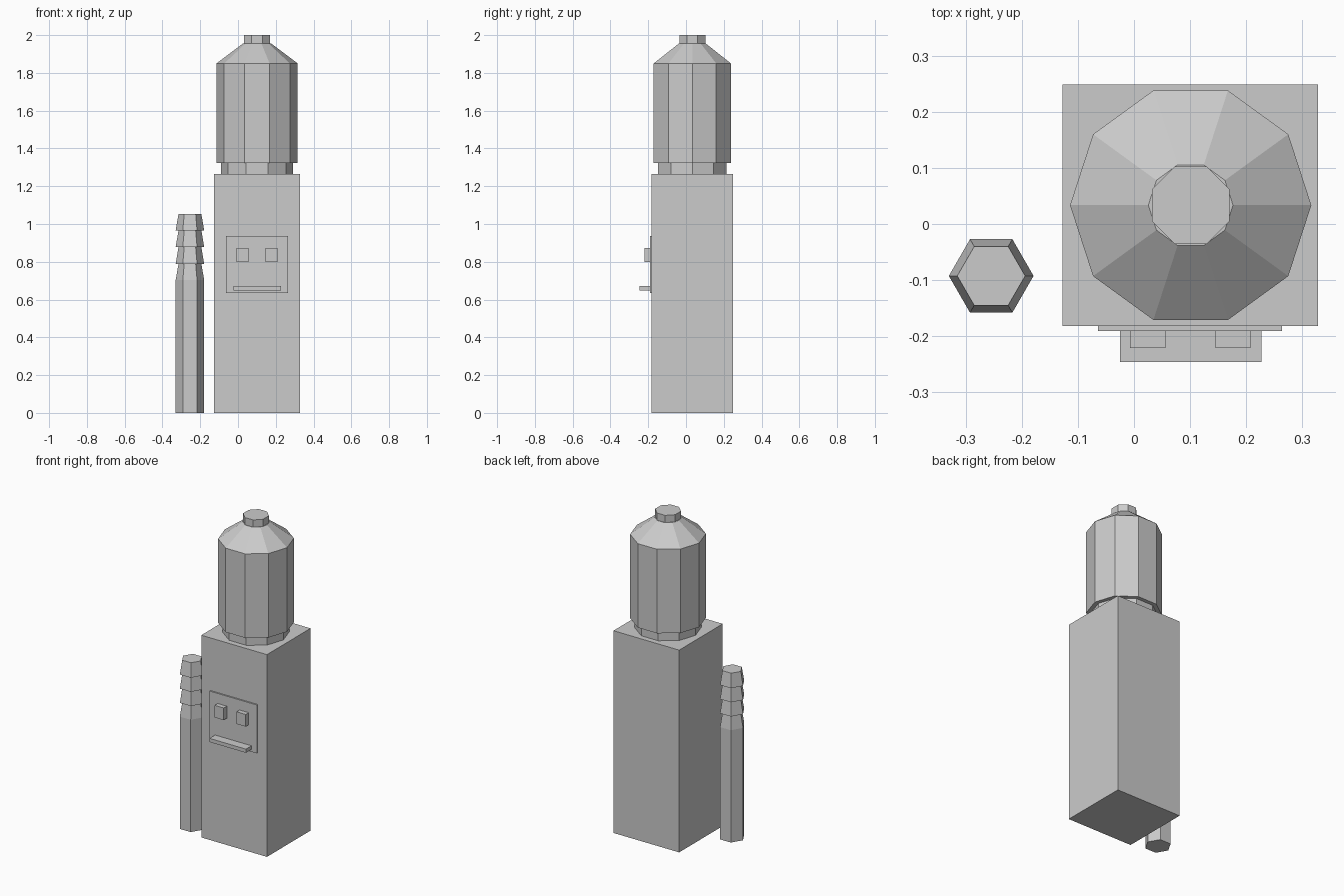
import bpy, bmesh, math

if "Cube" in bpy.data.objects:
    bpy.data.objects.remove(bpy.data.objects["Cube"])


def box(name, x0, x1, y0, y1, z0, z1):
    """Axis-aligned box from its limits."""
    bm = bmesh.new()
    bmesh.ops.create_cube(bm, size=1)
    for v in bm.verts:
        v.co.x = x0 if v.co.x < 0 else x1
        v.co.y = y0 if v.co.y < 0 else y1
        v.co.z = z0 if v.co.z < 0 else z1
    return finish(name, bm)


def lathe(name, centre, sides, profile, turn=0.0):
    """Closed faceted solid from (radius, z) rings, bottom to top."""
    bm = bmesh.new()
    rings = []
    for r, z in profile:
        angles = [turn + math.tau * i / sides for i in range(sides)]
        rings.append([bm.verts.new((centre[0] + r * math.cos(a),
                                    centre[1] + r * math.sin(a), z)) for a in angles])
    for low, high in zip(rings, rings[1:]):
        for i in range(sides):
            j = (i + 1) % sides
            bm.faces.new((low[i], low[j], high[j], high[i]))
    bm.faces.new(rings[0][::-1])
    bm.faces.new(rings[-1])
    return finish(name, bm)


def finish(name, bm):
    bmesh.ops.recalc_face_normals(bm, faces=bm.faces)
    mesh = bpy.data.meshes.new(name)
    bm.to_mesh(mesh)
    bm.free()
    obj = bpy.data.objects.new(name, mesh)
    bpy.context.collection.objects.link(obj)
    return obj


# Cabinet with front panel, two taps and drip tray
FRONT, PANEL = -0.182, -0.191
box("cabinet", -0.127, 0.328, FRONT, 0.249, 0, 1.266)
box("front_panel", -0.064, 0.264, PANEL, FRONT, 0.634, 0.937)
for side, x in (("left", -0.007), ("right", 0.145)):
    box(f"{side}_tap", x, x + 0.063, -0.221, PANEL, 0.798, 0.874)
box("drip_tray", -0.025, 0.227, -0.246, PANEL, 0.649, 0.672)

# Collar, water bottle and its cap
C = (0.101, 0.0335)
lathe("bottle_collar", C, 10, [(0.19, 1.266), (0.19, 1.324)])
lathe("water_bottle", C, 10, [(0.215, 1.324), (0.215, 1.85), (0.0755, 1.955)])
lathe("bottle_cap", C, 8, [(0.0747, 1.955), (0.0747, 2.0)], math.pi / 8)

# Cup tube and the stack of upturned cups
CUPS = (-0.2545, -0.0925)
lathe("cup_tube", CUPS, 6, [(0.0755, 0), (0.0755, 0.703)])
levels = [0.703, 0.789, 0.878, 0.966, 1.053]
for i, (z0, z1) in enumerate(zip(levels, levels[1:])):
    lathe(f"cup_{i + 1}", CUPS, 6, [(0.0755, z0), (0.0605, z1)])
